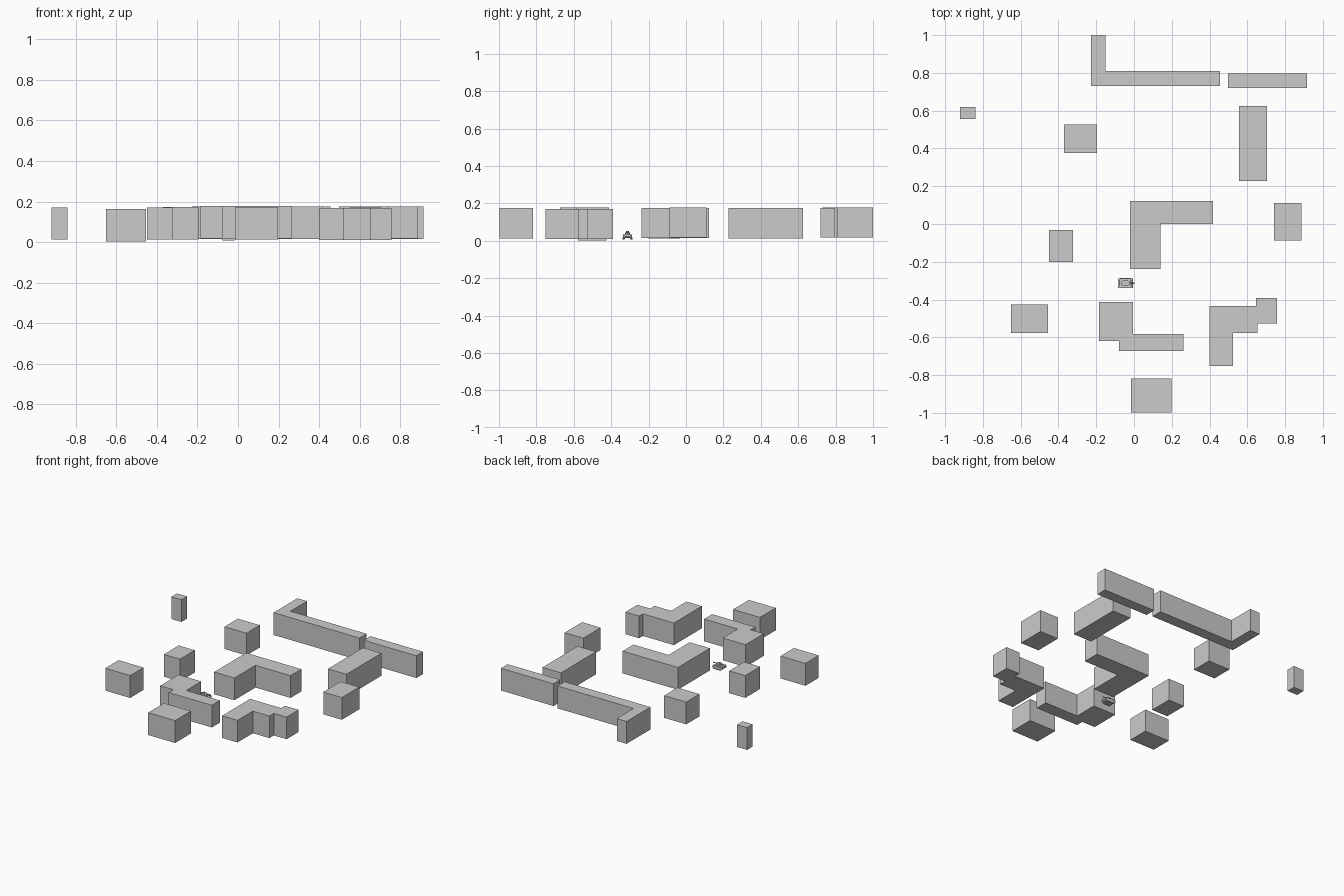
import bpy, bmesh, math
from mathutils import Matrix


def prism(name, outline, lo, hi, plane="XY"):
    """Closed outline extruded from lo to hi along z (XY) or along y (XZ)."""
    bm = bmesh.new()
    put = (lambda a, b, c: (a, b, c)) if plane == "XY" else (lambda a, b, c: (a, c, b))
    base = bm.faces.new([bm.verts.new(put(a, b, lo)) for a, b in outline])
    new = bmesh.ops.extrude_face_region(bm, geom=[base])["geom"]
    up = [v for v in new if isinstance(v, bmesh.types.BMVert)]
    bmesh.ops.translate(bm, verts=up, vec=put(0, 0, hi - lo))
    bmesh.ops.recalc_face_normals(bm, faces=bm.faces)
    return finish(name, bm)


def finish(name, bm):
    me = bpy.data.meshes.new(name)
    bm.to_mesh(me)
    bm.free()
    ob = bpy.data.objects.new(name, me)
    bpy.context.collection.objects.link(ob)
    return ob


def box(name, x0, x1, y0, y1, z0, z1):
    return prism(name, [(x0, y0), (x1, y0), (x1, y1), (x0, y1)], z0, z1)


def cylinder(name, loc, radius, depth, axis, sides=10):
    rot = {"X": Matrix.Rotation(math.pi / 2, 4, "Y"),
           "Y": Matrix.Rotation(math.pi / 2, 4, "X"),
           "Z": Matrix.Identity(4)}[axis]
    bm = bmesh.new()
    bmesh.ops.create_cone(bm, cap_ends=True, segments=sides, radius1=radius,
                          radius2=radius, depth=depth,
                          matrix=Matrix.Translation(loc) @ rot)
    return finish(name, bm)


# Simple rectangular wall blocks: x0, x1, y0, y1, z0, z1
blocks = {
    "back_right_wall": (0.497, 0.915, 0.72, 0.796, 0.016, 0.176),
    "far_left_pillar": (-0.92, -0.84, 0.557, 0.62, 0.012, 0.172),
    "back_left_block": (-0.37, -0.195, 0.375, 0.526, 0.013, 0.173),
    "right_long_block": (0.556, 0.703, 0.228, 0.626, 0.012, 0.174),
    "right_block": (0.74, 0.888, -0.088, 0.11, 0.017, 0.177),
    "left_block": (-0.45, -0.322, -0.20, -0.031, 0.012, 0.172),
    "front_left_block": (-0.652, -0.454, -0.577, -0.426, 0.002, 0.163),
    "front_block": (-0.016, 0.198, -0.997, -0.818, 0.013, 0.174),
}
for name, dims in blocks.items():
    box(name, *dims)

# Corner-shaped walls
prism("back_corner_wall", [(-0.228, 0.73), (0.455, 0.73), (0.455, 0.81),
                           (-0.15, 0.81), (-0.15, 1.0), (-0.228, 1.0)], 0.016, 0.177)
prism("centre_corner_wall", [(-0.022, -0.239), (0.139, -0.239), (0.139, 0.0),
                             (0.418, 0.0), (0.418, 0.123), (-0.022, 0.123)], 0.015, 0.175)
prism("front_corner_wall", [(-0.185, -0.62), (-0.08, -0.62), (-0.08, -0.673),
                            (0.263, -0.673), (0.263, -0.582), (-0.004, -0.582),
                            (-0.004, -0.412), (-0.185, -0.412)], 0.018, 0.178)
prism("stepped_wall", [(0.40, -0.752), (0.523, -0.752), (0.523, -0.578),
                       (0.655, -0.578), (0.655, -0.528), (0.756, -0.528),
                       (0.756, -0.391), (0.647, -0.391), (0.647, -0.434),
                       (0.40, -0.434)], 0.01, 0.169)

# Small tracked vehicle facing +x
cy = -0.313
prism("vehicle_hull", [(-0.082, 0.018), (-0.078, 0.034), (-0.018, 0.034),
                       (-0.006, 0.024), (-0.016, 0.015), (-0.074, 0.015)],
      cy - 0.016, cy + 0.016, "XZ")
for side, s in (("left", 1), ("right", -1)):
    y0, y1 = sorted((cy + s * 0.013, cy + s * 0.025))
    prism(side + "_track", [(-0.074, 0.008), (-0.018, 0.008), (-0.006, 0.018),
                            (-0.008, 0.026), (-0.018, 0.030), (-0.076, 0.030),
                            (-0.085, 0.026), (-0.085, 0.018)], y0, y1, "XZ")
    box(side + "_fender", -0.086, -0.012, y0, y1, 0.031, 0.034)
    for i in range(5):
        cylinder(f"{side}_wheel_{i + 1}", (-0.07 + i * 0.012, cy + s * 0.021, 0.0125),
                 0.0055, 0.010, "Y")
prism("turret", [(-0.066, cy - 0.008), (-0.058, cy - 0.014), (-0.034, cy - 0.014),
                 (-0.025, cy - 0.007), (-0.025, cy + 0.007), (-0.034, cy + 0.014),
                 (-0.058, cy + 0.014), (-0.066, cy + 0.008)], 0.034, 0.045)
cylinder("hatch", (-0.05, cy, 0.048), 0.007, 0.007, "Z")
cylinder("gun_barrel", (-0.014, cy, 0.04), 0.0025, 0.034, "X", 8)
cylinder("barrel_tip", (-0.001, cy, 0.04), 0.0035, 0.008, "X", 8)
